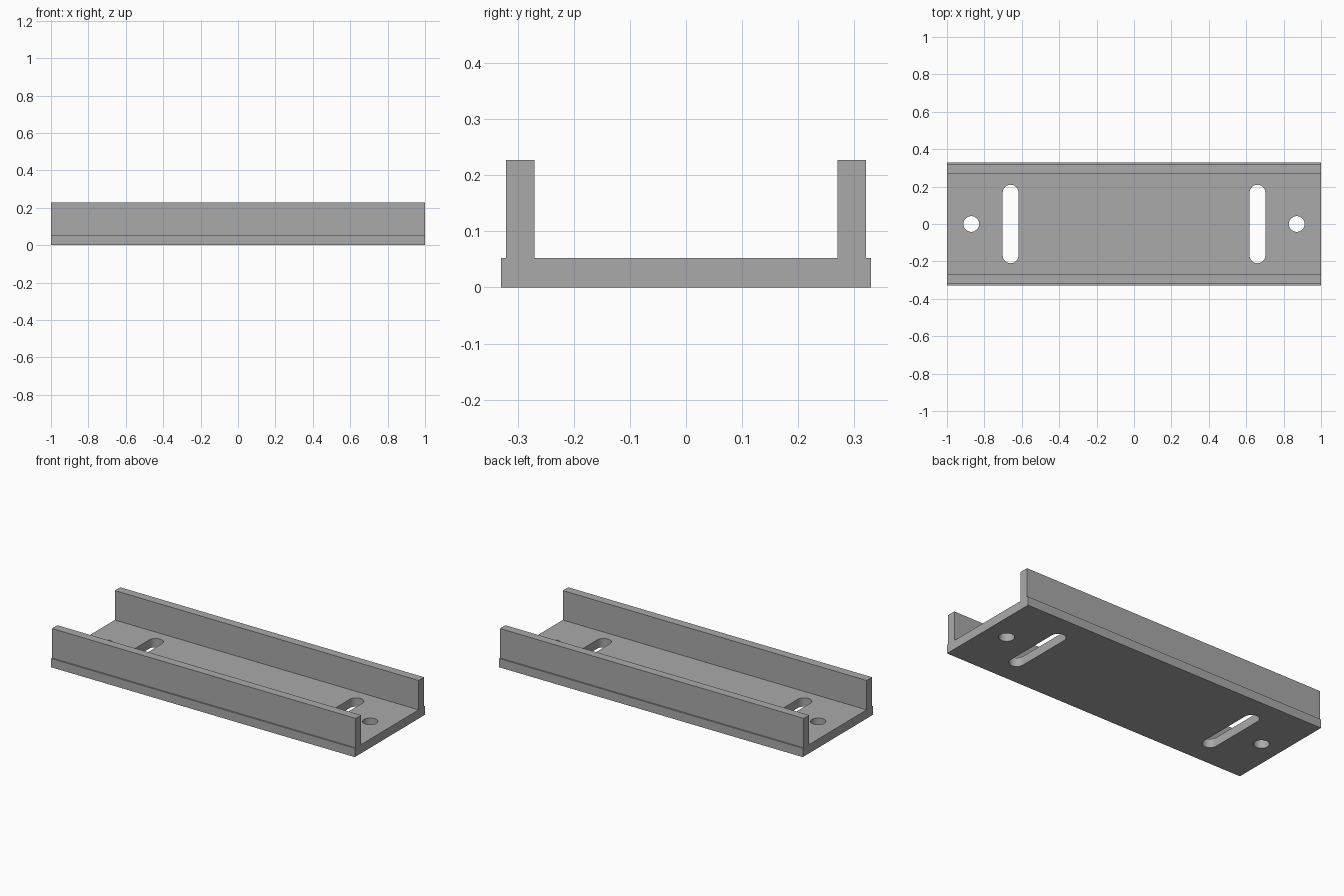
import bpy, bmesh
from math import cos, sin, pi, radians

if "Cube" in bpy.data.objects:
    bpy.data.objects.remove(bpy.data.objects["Cube"], do_unlink=True)

HALF_LEN = 1.0
BASE_HALF, BASE_TOP = 0.33, 0.052
WALL_IN, WALL_OUT, WALL_TOP = 0.27, 0.321, 0.227
HOLE_R, SLOT_HALF = 0.042, 0.21

grey = bpy.data.materials.new("grey metal")
grey.use_nodes = True
colour = (0.4, 0.4, 0.4, 1)
grey.diffuse_color = colour
grey.node_tree.nodes["Principled BSDF"].inputs["Base Color"].default_value = colour


def extrude(bm, points, offset):
    """Extrude a closed outline into a solid."""
    face = bm.faces.new([bm.verts.new(p) for p in points])
    new = bmesh.ops.extrude_face_region(bm, geom=[face])["geom"]
    verts = [g for g in new if isinstance(g, bmesh.types.BMVert)]
    bmesh.ops.translate(bm, verts=verts, vec=offset)


def finish(bm, name):
    bmesh.ops.recalc_face_normals(bm, faces=bm.faces)
    mesh = bpy.data.meshes.new(name)
    bm.to_mesh(mesh)
    bm.free()
    mesh.materials.append(grey)
    obj = bpy.data.objects.new(name, mesh)
    bpy.context.collection.objects.link(obj)
    return obj


# Channel: mirrored cross-section run along x
half = [(BASE_HALF, 0), (BASE_HALF, BASE_TOP), (WALL_OUT, BASE_TOP),
        (WALL_OUT, WALL_TOP), (WALL_IN, WALL_TOP), (WALL_IN, BASE_TOP)]
section = half + [(-y, z) for y, z in reversed(half)]
bm = bmesh.new()
extrude(bm, [(-HALF_LEN, y, z) for y, z in section], (2 * HALF_LEN, 0, 0))
channel = finish(bm, "mounting_channel")


# Cutter: a slot and a round hole near each end
def stadium(x, reach, steps=16):
    pts = []
    for side in (1, -1):
        count = steps + 1 if reach else steps
        for i in range(count):
            a = pi * i / steps + (0 if side > 0 else pi)
            pts.append((x + HOLE_R * cos(a), side * reach + HOLE_R * sin(a), -0.05))
    return pts


bm = bmesh.new()
for end in (-1, 1):
    extrude(bm, stadium(end * 0.66, SLOT_HALF - HOLE_R), (0, 0, 0.2))
    extrude(bm, stadium(end * 0.87, 0), (0, 0, 0.2))
cutter = finish(bm, "hole_cutter")
cutter.hide_render = True

# Cut the holes and discard the cutter
cut = channel.modifiers.new("holes", 'BOOLEAN')
cut.operation = 'DIFFERENCE'
cut.solver = 'EXACT'
cut.object = cutter
bpy.ops.object.select_all(action='DESELECT')
channel.select_set(True)
bpy.context.view_layer.objects.active = channel
bpy.ops.object.modifier_apply(modifier=cut.name)
bpy.data.objects.remove(cutter, do_unlink=True)
bpy.ops.object.shade_smooth_by_angle(angle=radians(30))
